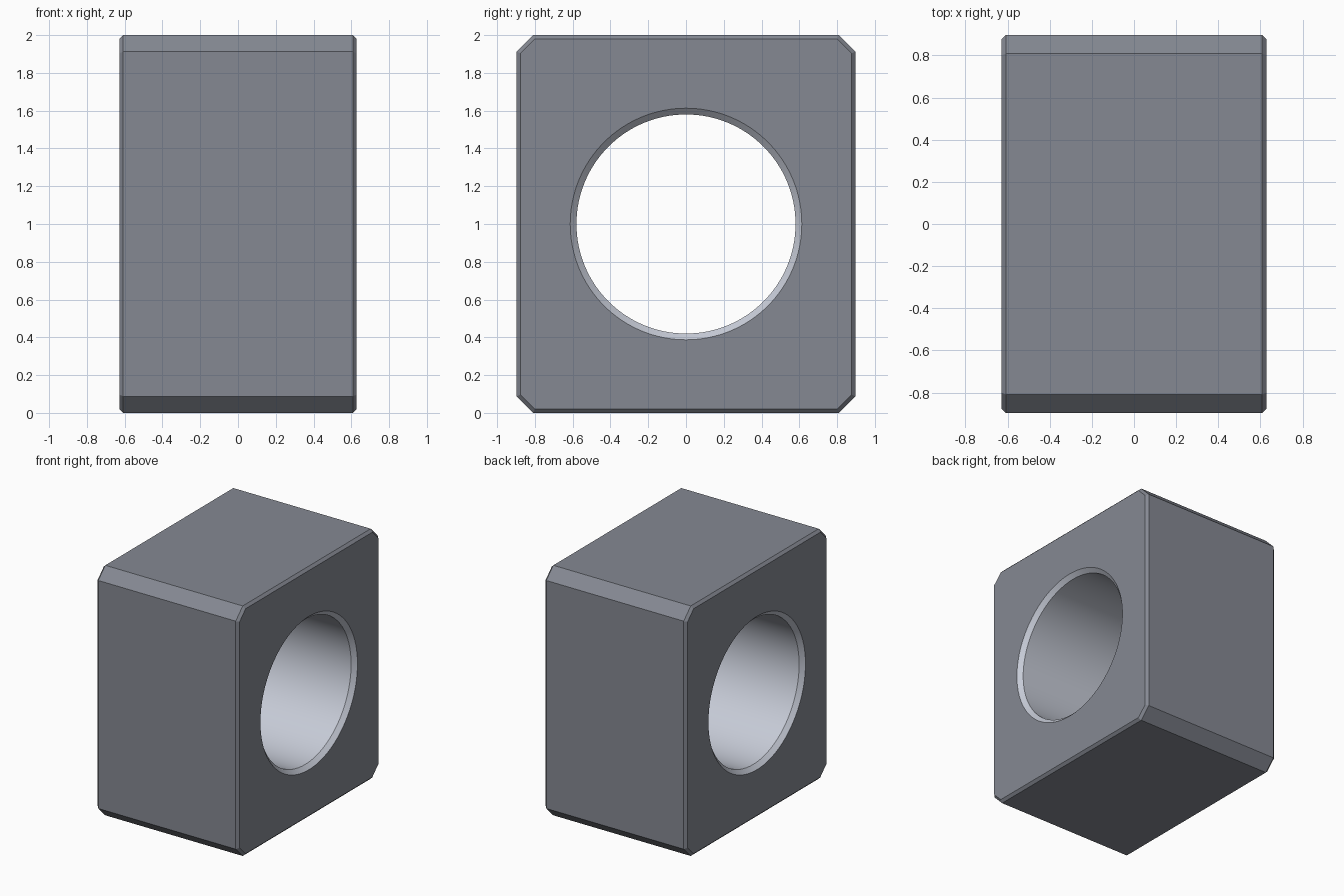
import bpy, bmesh, math

if "Cube" in bpy.data.objects:
    bpy.data.objects.remove(bpy.data.objects["Cube"])

HALF_X, HALF_Y, HALF_Z = 0.628, 0.897, 1.0
CORNER, EDGE = 0.088, 0.02          # long-edge chamfer, face-rim chamfer
BORE_R, RIM_R, SIDES = 0.58, 0.613, 128


def octagon(inset):
    """Chamfered rectangle in the YZ plane, offset inwards evenly."""
    y, z = HALF_Y - inset, HALF_Z - inset
    c = CORNER - inset * (2 - math.sqrt(2))
    return [(y, z - c), (y - c, z), (c - y, z), (-y, z - c),
            (-y, c - z), (c - y, -z), (y - c, -z), (y, c - z)]


def circle(r):
    return [(r * math.cos(2 * math.pi * i / SIDES),
             r * math.sin(2 * math.pi * i / SIDES)) for i in range(SIDES)]


def loft(bm, sections, material):
    """Join matching sections [(x, points), ...] with quads."""
    rings = [[bm.verts.new((x, y, z + HALF_Z)) for y, z in pts] for x, pts in sections]
    for a, b in zip(rings, rings[1:]):
        for i in range(len(a)):
            j = (i + 1) % len(a)
            bm.faces.new((a[i], a[j], b[j], b[i])).material_index = material


def material(name, rgb):
    mat = bpy.data.materials.new(name)
    mat.diffuse_color = (*rgb, 1)
    mat.use_nodes = True
    mat.node_tree.nodes["Principled BSDF"].inputs["Base Color"].default_value = mat.diffuse_color
    return mat


bm = bmesh.new()

# Outer body with chamfered rims
loft(bm, [(-HALF_X, octagon(EDGE)), (-HALF_X + EDGE, octagon(0)),
          (HALF_X - EDGE, octagon(0)), (HALF_X, octagon(EDGE))], 0)

# Through bore with countersunk ends
depth = RIM_R - BORE_R
loft(bm, [(-HALF_X, circle(RIM_R)), (-HALF_X + depth, circle(BORE_R)),
          (HALF_X - depth, circle(BORE_R)), (HALF_X, circle(RIM_R))], 1)

# Flat end faces between the body outline and the bore
for side in (-1, 1):
    rim = [e for e in bm.edges if e.is_boundary
           and all(v.co.x * side > HALF_X - 1e-4 for v in e.verts)]
    fill = bmesh.ops.triangle_fill(bm, edges=rim, use_beauty=True, normal=(side, 0, 0))
    for g in fill["geom"]:
        if isinstance(g, bmesh.types.BMFace):
            g.material_index = 0

bmesh.ops.recalc_face_normals(bm, faces=bm.faces[:])
mesh = bpy.data.meshes.new("bored_block")
bm.to_mesh(mesh)
bm.free()

# Dark painted body, bare metal bore
mesh.materials.append(material("dark_grey", (0.235, 0.25, 0.29)))
mesh.materials.append(material("bare_metal", (0.57, 0.60, 0.68)))
block = bpy.data.objects.new("bored_block", mesh)
bpy.context.collection.objects.link(block)

# Smooth bore, crisp chamfers
bpy.context.view_layer.objects.active = block
block.select_set(True)
bpy.ops.object.shade_smooth_by_angle(angle=math.radians(20))
